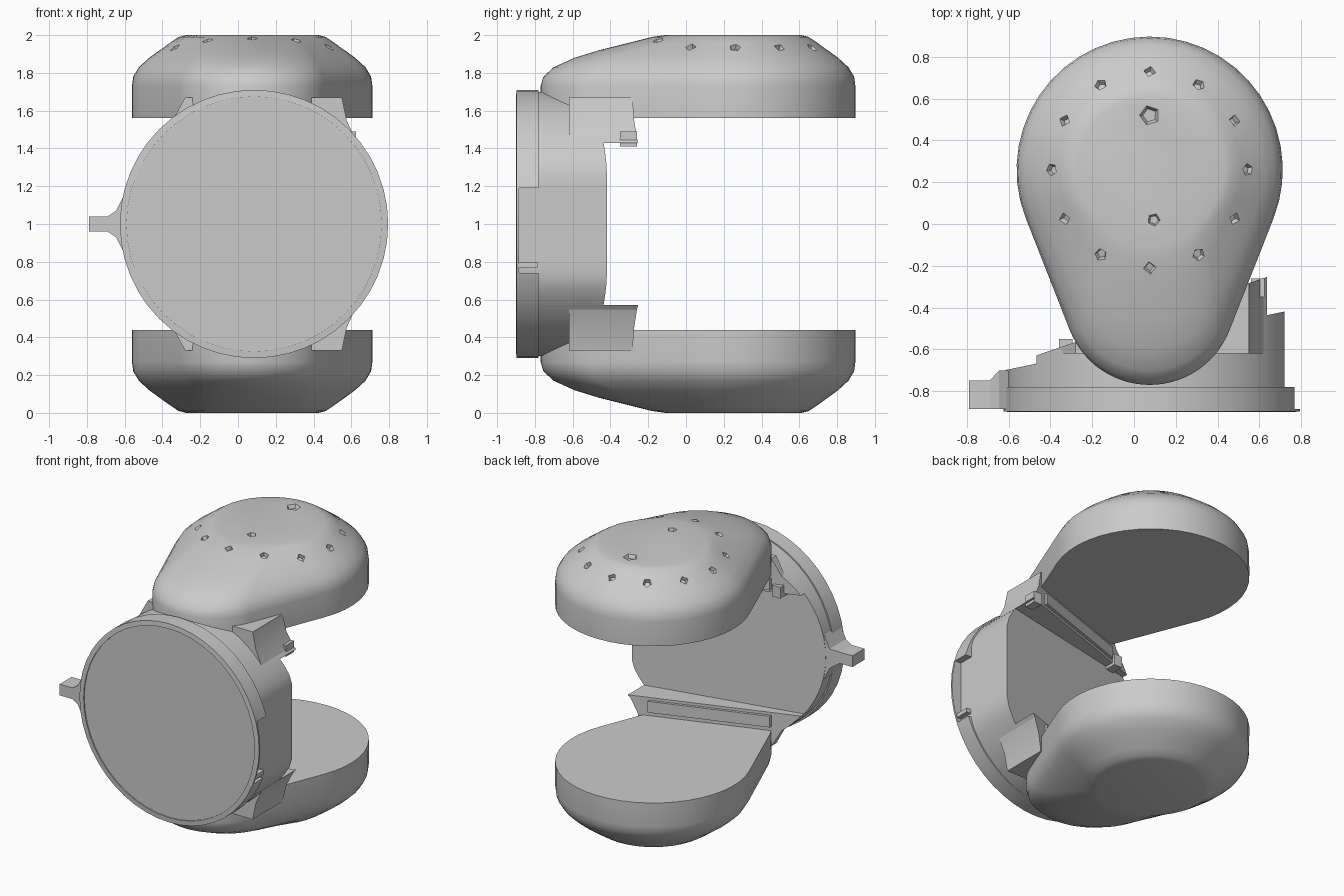
import bpy, bmesh, math, random
from mathutils import Vector

random.seed(4)
if "Cube" in bpy.data.objects:
    bpy.data.objects.remove(bpy.data.objects["Cube"])

grey = bpy.data.materials.new("plain grey")
grey.use_nodes = True
tone = (0.6, 0.6, 0.6, 1)
grey.diffuse_color = tone
grey.node_tree.nodes["Principled BSDF"].inputs["Base Color"].default_value = tone

CX, CZ, R = 0.085, 1.0, 0.70
PX, PY = 0.075, 0.26


def loft(name, rings, smooth=True):
    """Skin a list of equal length rings and cap both ends."""
    bm = bmesh.new()
    rows = [[bm.verts.new(p) for p in ring] for ring in rings]
    n = len(rows[0])
    for a, b in zip(rows, rows[1:]):
        for i in range(n):
            j = (i + 1) % n
            bm.faces.new((a[i], a[j], b[j], b[i]))
    bm.faces.new(rows[0])
    bm.faces.new(rows[-1])
    bmesh.ops.recalc_face_normals(bm, faces=bm.faces)
    mesh = bpy.data.meshes.new(name)
    bm.to_mesh(mesh)
    bm.free()
    mesh.materials.append(grey)
    obj = bpy.data.objects.new(name, mesh)
    bpy.context.collection.objects.link(obj)
    if smooth:
        bpy.ops.object.select_all(action='DESELECT')
        obj.select_set(True)
        bpy.context.view_layer.objects.active = obj
        bpy.ops.object.shade_smooth_by_angle(angle=math.radians(32))
    return obj


def extrude(name, pts, front, back, smooth=True):
    """Extrude an x-z outline along y; the back may depend on x."""
    return loft(name, [[(x, front, z) for x, z in pts],
                       [(x, back(x), z) for x, z in pts]], smooth)


def box(name, x0, x1, y0, y1, z0, z1):
    return extrude(name, [(x0, z0), (x1, z0), (x1, z1), (x0, z1)], y0, lambda x: y1, False)


def arc(r, start, end, n):
    return [(CX + r * math.cos(start + (end - start) * i / n),
             CZ + r * math.sin(start + (end - start) * i / n)) for i in range(n + 1)]


def cut(target, cutter):
    cutter.hide_render = True
    cutter.hide_viewport = True
    cutter.display_type = 'WIRE'
    mod = target.modifiers.new("cut", 'BOOLEAN')
    mod.operation = 'DIFFERENCE'
    mod.solver = 'EXACT'
    mod.object = cutter


def mid_plane(x):
    return -0.57 + 0.21 * x


def arm_plane(x):
    return -0.47 + 0.34 * x


# Round housing with a flat side and a slanted back
circle = arc(R, 0, 2 * math.pi, 64)[:-1]
extrude("housing", [(min(x, 0.72), z) for x, z in circle], -0.885, mid_plane)

# Front rim with a notch, thin backing plate and face
rim_pts = arc(0.71, 0, 2 * math.pi, 48)[:-1]
lip_pts = arc(0.675, 0, 2 * math.pi, 48)[:-1]
rim = loft("rim", [[(x, y, z) for x, z in pts] for pts, y in
                   ((lip_pts, -0.892), (lip_pts, -0.9), (rim_pts, -0.897), (rim_pts, -0.78))])
cut(rim, box("notch_cutter", 0.70, 0.9, -0.885, -0.7, 0.74, 1.19))
box("notch_post", 0.69, 0.755, -0.89, -0.785, 0.77, 0.80)

# Side tab with a flared root
tab = [(-0.79, 0.96), (-0.69, 0.96), (-0.645, 0.93), (-0.60, 0.84),
       (-0.60, 1.16), (-0.645, 1.07), (-0.69, 1.04), (-0.79, 1.04)]
extrude("side_tab", tab, -0.885, lambda x: -0.75 if x < -0.68 else -0.70, False)


# Pad outline: a big rear circle blended to a small front circle
def pad_ring(z, big, front, small):
    yb = front + small
    t = math.asin((big - small) / (PY - yb))
    n, pts = 28, []
    for i in range(n + 1):
        a = -t + (math.pi + 2 * t) * i / n
        pts.append((PX + big * math.cos(a), PY + big * math.sin(a), z))
    for i in range(n + 1):
        a = math.pi + t + (math.pi - 2 * t) * i / n
        pts.append((PX + small * math.cos(a), yb + small * math.sin(a), z))
    return pts


# height, rear radius, front y, front radius
PROFILE = [(1.56, 0.637, -0.765, 0.41), (1.73, 0.637, -0.77, 0.41),
           (1.78, 0.63, -0.755, 0.40), (1.83, 0.60, -0.70, 0.38),
           (1.88, 0.545, -0.59, 0.35), (1.92, 0.49, -0.46, 0.33),
           (1.96, 0.435, -0.30, 0.32), (1.99, 0.39, -0.18, 0.31),
           (2.0, 0.35, -0.11, 0.29)]

pads = {}
for label, flip in (("upper", False), ("lower", True)):
    def fz(z):
        return 2 - z if flip else z
    pads[label] = loft(label + "_pad", [pad_ring(fz(z), b, f, s) for z, b, f, s in PROFILE])

    # Arm: segment of the housing circle reaching back to the pad
    a0 = math.asin(0.43 / R)
    seg = [(x, fz(z)) for x, z in arc(R, a0, math.pi - a0, 28)]
    extrude(label + "_arm", seg, -0.8, arm_plane)

    # Neck filling the gap between the arm and the pad
    neck = [(0.62, 1.45), (0.575, 1.55), (0.55, 1.67), (-0.28, 1.67), (-0.34, 1.56), (-0.40, 1.46)]
    extrude(label + "_neck", [(x, fz(z)) for x, z in neck], -0.62, arm_plane)

    # Hinge bar along the back of the arm
    bar = [(0.50, 1.45), (0.50, 1.53), (-0.28, 1.53), (-0.28, 1.45)]
    extrude(label + "_hinge_bar", [(x, fz(z)) for x, z in bar], -0.6,
            lambda x: arm_plane(x) + 0.02, False)

# Lugs at both ends of the upper hinge
for side, x, y in (("left", 0.56, -0.35), ("right", -0.36, -0.64)):
    box(side + "_lug", x, x + 0.065, y, y + 0.09, 1.41, 1.49)

# Dimples in the upper pad
spots = [(PX + 0.47 * math.sin(k * math.pi / 6), PY + 0.47 * math.cos(k * math.pi / 6), 0.034)
         for k in range(12)] + [(PX, 0.52, 0.055), (PX + 0.02, 0.02, 0.035)]
bpy.context.view_layer.update()
cutters = []
for x, y, size in spots:
    hit, loc, normal, _ = pads["upper"].ray_cast(Vector((x, y, 3)), Vector((0, 0, -1)))
    turn, sides = random.uniform(0, 6), random.choice((4, 5))
    rot = normal.to_track_quat('Z', 'Y')
    rings = []
    for depth, scale in ((-0.025, 0.6), (0.02, 1.1)):
        rings.append([loc + rot @ Vector((size * scale * math.cos(turn + 2 * math.pi * i / sides),
                                          size * scale * math.sin(turn + 2 * math.pi * i / sides),
                                          depth)) for i in range(sides)])
    cut(pads["upper"], loft("dimple_cutter", rings, False))
